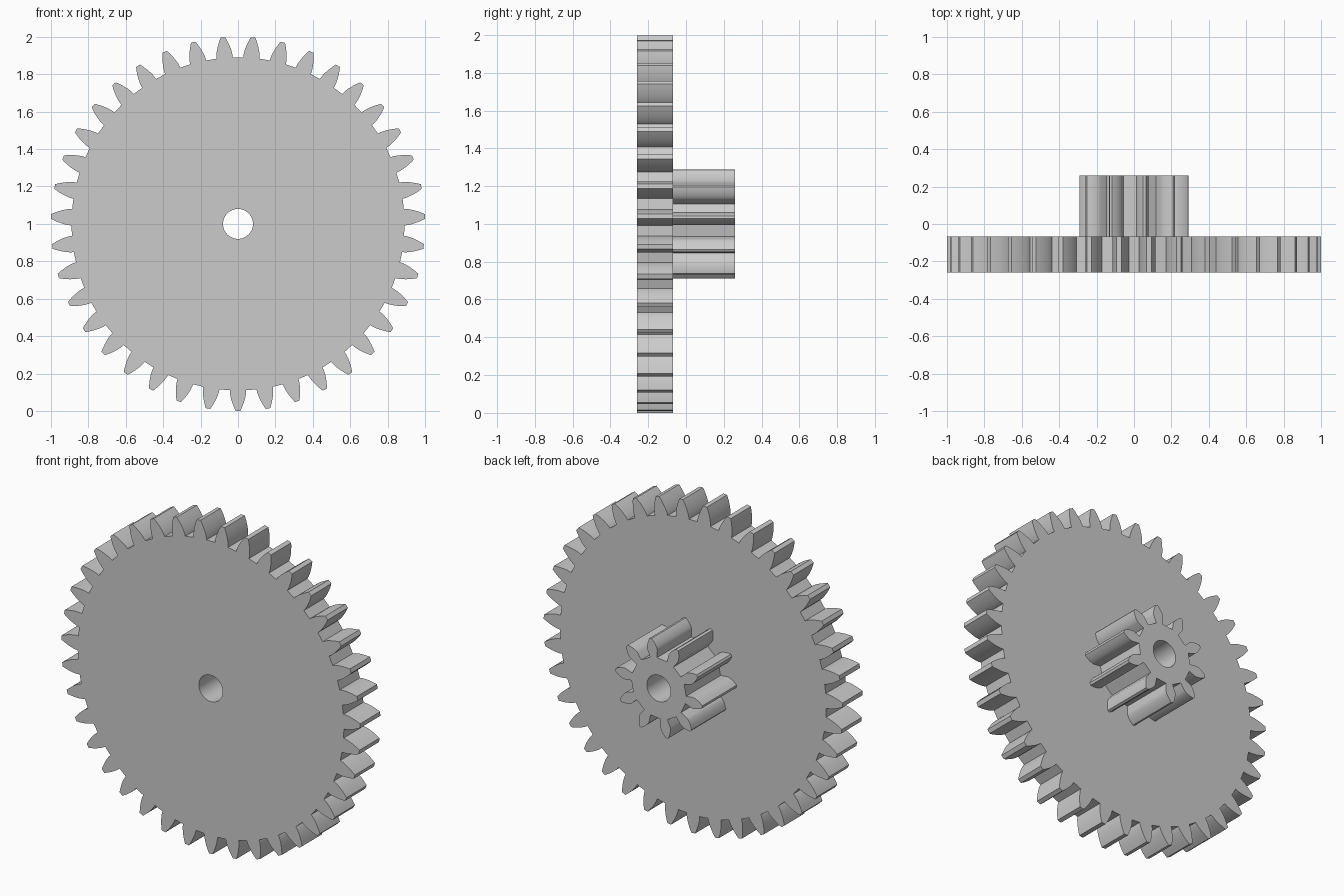
import bpy, math
from mathutils import Matrix

cube = bpy.data.objects.get("Cube")
if cube:
    bpy.data.objects.remove(cube, do_unlink=True)

MODULE = 2 / 41
PRESSURE = math.radians(20)
BACKLASH = 0.0057
BORE = 0.08

grey = bpy.data.materials.new("plain_grey")
grey.use_nodes = True
colour = (0.6, 0.6, 0.6, 1)
grey.diffuse_color = colour
grey.node_tree.nodes["Principled BSDF"].inputs["Base Color"].default_value = colour


def involute(a):
    return math.tan(a) - a


def gear_outline(teeth, phase, undercut):
    """Involute tooth outline, with one tooth centred on the phase angle."""
    pitch = MODULE * teeth / 2
    base = pitch * math.cos(PRESSURE)
    root, tip = pitch - 1.25 * MODULE, pitch + MODULE
    base_half = math.pi / 2 / teeth + involute(PRESSURE) - BACKLASH / pitch
    steps = 8
    flank = [(root, base_half - undercut)]
    start = max(base, root + 0.002)
    for i in range(steps + 1):
        r = start + (tip - start) * i / steps
        flank.append((r, base_half - involute(math.acos(min(1, base / r)))))
    points = []
    for k in range(teeth):
        middle = phase + math.tau * k / teeth
        points += [(r, middle - h) for r, h in flank]
        points += [(r, middle + h) for r, h in reversed(flank)]
    return points


def extrude_gear(name, outline, y_front, y_back):
    """Filled outline with a round bore, extruded along y."""
    curve = bpy.data.curves.new(name, "CURVE")
    curve.dimensions = "2D"
    curve.fill_mode = "BOTH"
    curve.extrude = (y_back - y_front) / 2
    bore = [(BORE, math.tau * i / 48) for i in range(48)]
    for loop in (outline, bore):
        spline = curve.splines.new("POLY")
        spline.points.add(len(loop) - 1)
        for p, (r, a) in zip(spline.points, loop):
            p.co = (r * math.cos(a), r * math.sin(a), 0, 1)
        spline.use_cyclic_u = True
    obj = bpy.data.objects.new(name, curve)
    bpy.context.collection.objects.link(obj)
    bpy.ops.object.select_all(action="DESELECT")
    obj.select_set(True)
    bpy.context.view_layer.objects.active = obj
    bpy.ops.object.convert(target="MESH")
    obj = bpy.context.object
    # Weld the caps to the walls and stand the gear upright
    bpy.ops.object.mode_set(mode="EDIT")
    bpy.ops.mesh.select_all(action="SELECT")
    bpy.ops.mesh.remove_doubles(threshold=0.0001)
    bpy.ops.mesh.normals_make_consistent(inside=False)
    bpy.ops.object.mode_set(mode="OBJECT")
    obj.data.transform(Matrix.Translation((0, (y_front + y_back) / 2, 1))
                       @ Matrix.Rotation(math.pi / 2, 4, "X"))
    obj.data.materials.clear()
    obj.data.materials.append(grey)
    bpy.ops.object.shade_smooth_by_angle(angle=math.radians(25))
    return obj


# Large wheel in front, small pinion behind it
extrude_gear("large_gear", gear_outline(39, -math.pi / 2, 0), -0.26, -0.068)
extrude_gear("pinion", gear_outline(10, math.radians(7), 0.02), -0.068, 0.26)
